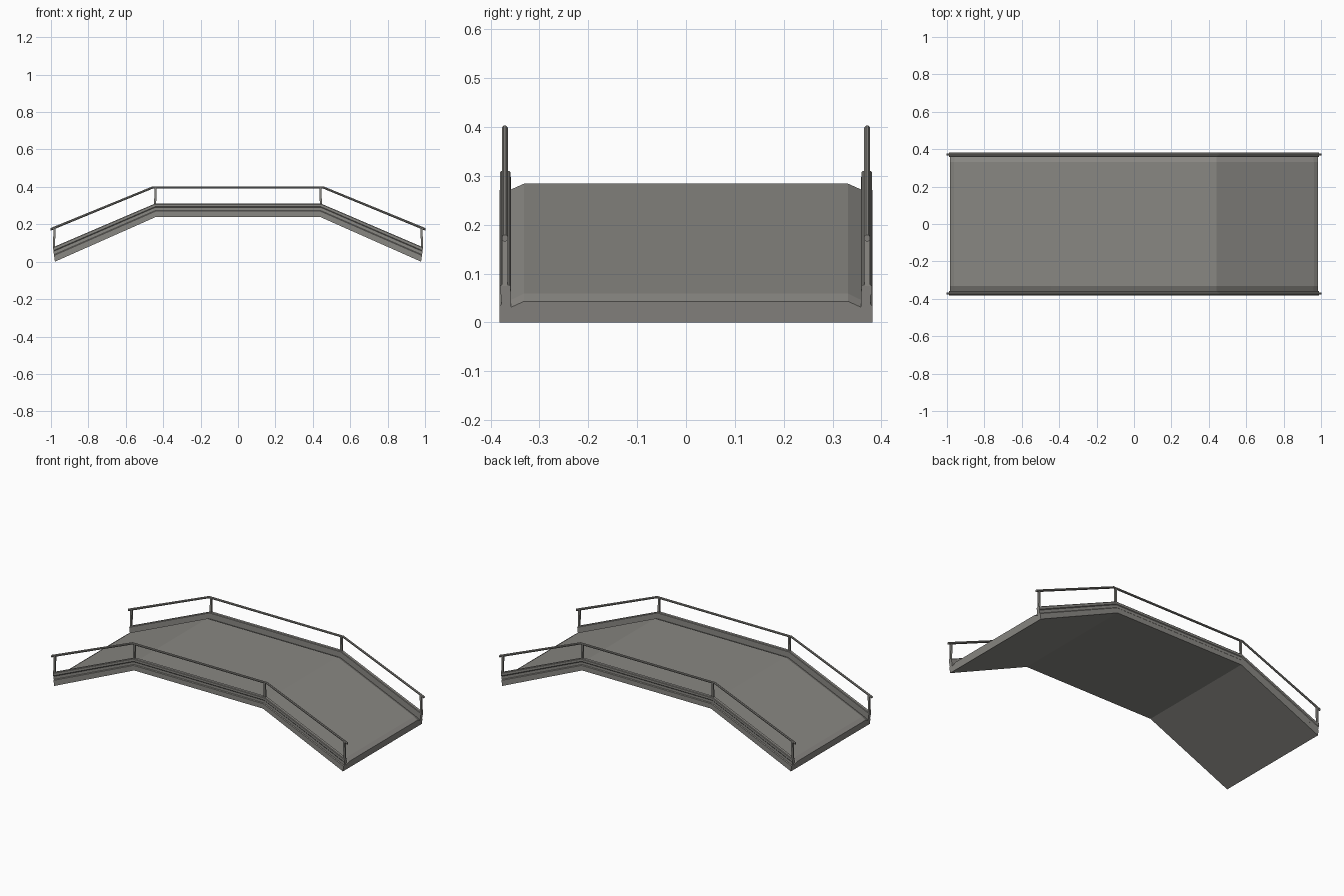
import bpy, bmesh, math
from mathutils import Vector

if "Cube" in bpy.data.objects:
    bpy.data.objects.remove(bpy.data.objects["Cube"])

stone = bpy.data.materials.new("warm_grey")
stone.diffuse_color = (0.25, 0.243, 0.225, 1)
stone.use_nodes = True
stone.node_tree.nodes["Principled BSDF"].inputs["Base Color"].default_value = stone.diffuse_color

# Stations along the bridge: base x, base z, and x/z shift per unit of height
END = (0.979, 0.0, 0.15, 1.1)
BEND = (0.437, 0.24, 0.12, 1.0)


def mirror_x(s):
    return (-s[0], s[1], -s[2], s[3])


PATH = [mirror_x(END), mirror_x(BEND), BEND, END]


def at(s, y, h):
    return Vector((s[0] + s[2] * h, y, s[1] + s[3] * h))


def finish(name, bm):
    bmesh.ops.recalc_face_normals(bm, faces=bm.faces)
    me = bpy.data.meshes.new(name)
    bm.to_mesh(me)
    bm.free()
    ob = bpy.data.objects.new(name, me)
    bpy.context.collection.objects.link(ob)
    me.materials.append(stone)
    return ob


def sweep(name, sections, path):
    """Loft one (y, height) section per station."""
    bm = bmesh.new()
    rings = [[bm.verts.new(at(s, y, h)) for y, h in sec]
             for s, sec in zip(path, sections)]
    n = len(rings[0])
    for a, b in zip(rings, rings[1:]):
        for i in range(n):
            j = (i + 1) % n
            bm.faces.new((a[i], a[j], b[j], b[i]))
    bm.faces.new(rings[0])
    bm.faces.new(rings[-1])
    return finish(name, bm)


# Deck slab with softened sides and ends
def deck_section(top, edge):
    return [(-0.359, 0), (0.359, 0), (0.359, edge), (0.332, top),
            (-0.332, top), (-0.359, edge)]


t = 0.955
NEAR = tuple(b + (e - b) * t for b, e in zip(BEND, END))
full, low = deck_section(0.044, 0.032), deck_section(0.039, 0.028)
sweep("deck", [low, full, full, full, full, low],
      [PATH[0], mirror_x(NEAR), PATH[1], PATH[2], NEAR, PATH[3]])

# Curb girders with a shallow groove and chamfered cap
curb = [(0.358, 0), (0.382, 0), (0.382, 0.030), (0.378, 0.034),
        (0.378, 0.050), (0.381, 0.054), (0.381, 0.067), (0.378, 0.070),
        (0.362, 0.070), (0.359, 0.067)]
# Thin octagonal handrail
rail = [(0.371 + 0.0065 * math.cos(math.tau * (i + .5) / 8),
         0.157 + 0.0065 * math.sin(math.tau * (i + .5) / 8)) for i in range(8)]


def post(name, side, foot, head):
    """Slim square post between two (x, z) points."""
    bm = bmesh.new()
    r = 0.0055
    rings = [[bm.verts.new((x + r * a, side * (0.371 + r * b), z))
              for a, b in ((-1, -1), (1, -1), (1, 1), (-1, 1))]
             for x, z in (foot, head)]
    for i in range(4):
        j = (i + 1) % 4
        bm.faces.new((rings[0][i], rings[0][j], rings[1][j], rings[1][i]))
    bm.faces.new(rings[0])
    bm.faces.new(rings[1])
    finish(name, bm)


for side, label in ((-1, "front"), (1, "back")):
    for part, sec in (("curb", curb), ("handrail", rail)):
        sweep(f"{label}_{part}", [[(side * y, h) for y, h in sec]] * 4, PATH)
    for sx, end in ((-1, "left"), (1, "right")):
        post(f"{label}_{end}_end_post", side,
             (sx * 0.984, 0.075), (sx * 0.981, 0.180))
        post(f"{label}_{end}_middle_post", side,
             (sx * 0.443, 0.305), (sx * 0.441, 0.398))
